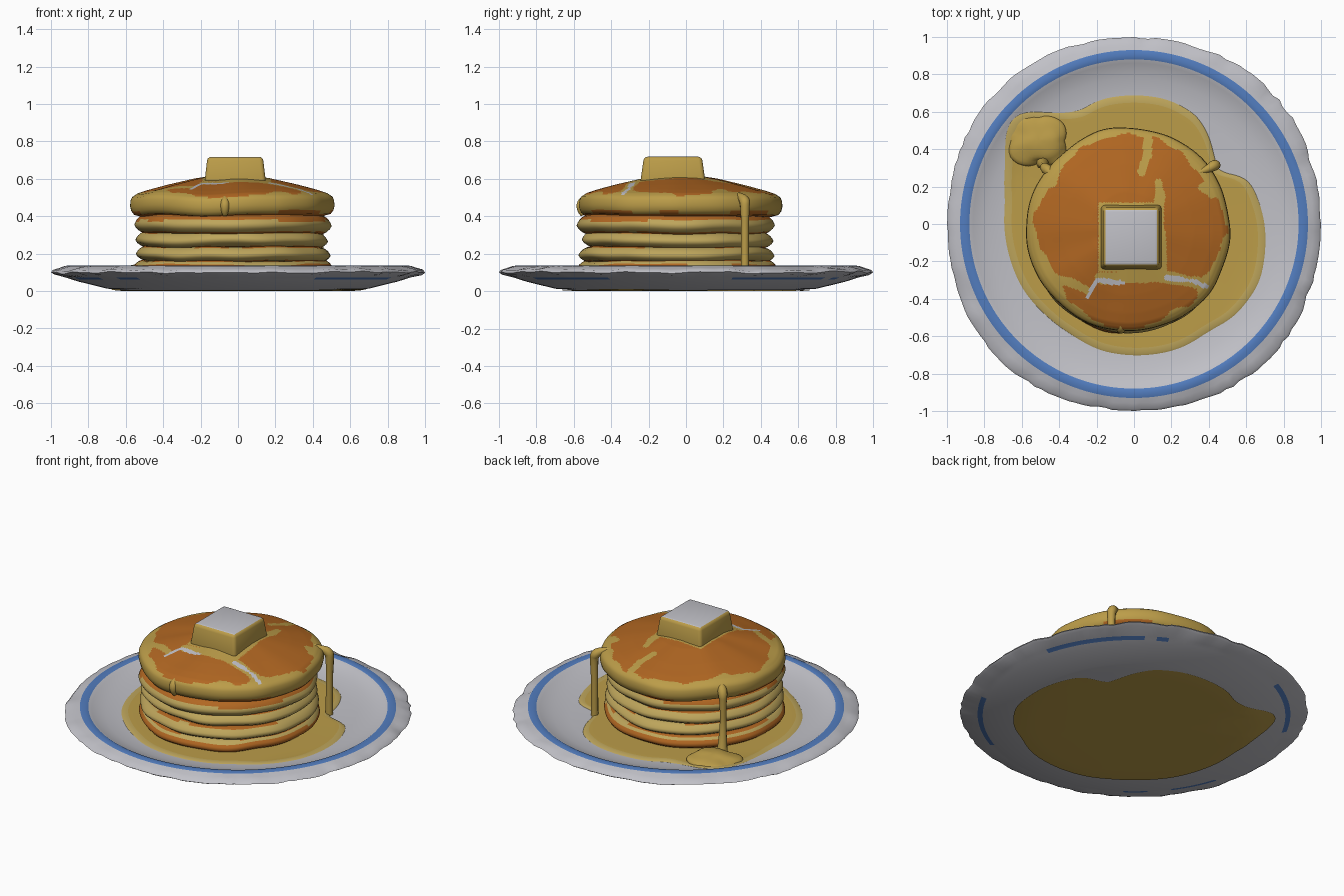
import bpy, bmesh, math
from mathutils import Vector, noise

if "Cube" in bpy.data.objects:
    bpy.data.objects.remove(bpy.data.objects["Cube"])

# ---------- materials ----------
COLS = {"white": (0.53, 0.53, 0.57), "blue_band": (0.085, 0.205, 0.52),
        "browned_batter": (0.44, 0.135, 0.016), "syrup": (0.50, 0.335, 0.066),
        "pale_batter": (0.51, 0.375, 0.105)}
MATS = []
for n, c in COLS.items():
    m = bpy.data.materials.new(n)
    m.diffuse_color = (*c, 1)
    m.use_nodes = True
    m.node_tree.nodes["Principled BSDF"].inputs["Base Color"].default_value = m.diffuse_color
    MATS.append(m)
WHITE, BLUE, BROWN, SYRUP, PALE = range(5)


def finish(name, bm, rule, angle=50):
    bm.normal_update()
    for f in bm.faces:
        f.material_index = rule(f.calc_center_median(), f.normal)
    me = bpy.data.meshes.new(name)
    bm.to_mesh(me)
    bm.free()
    for m in MATS:
        me.materials.append(m)
    ob = bpy.data.objects.new(name, me)
    bpy.context.collection.objects.link(ob)
    smooth(ob, angle)
    return ob


def smooth(ob, angle):
    bpy.ops.object.select_all(action='DESELECT')
    ob.select_set(True)
    bpy.context.view_layer.objects.active = ob
    bpy.ops.object.shade_smooth_by_angle(angle=math.radians(angle))


def loft(point, rings, seg):
    """Join rings of points; point(i, angle) gives each position."""
    bm = bmesh.new()
    vs = [[bm.verts.new(point(i, 2 * math.pi * j / seg)) for j in range(seg)]
          for i in range(rings)]
    for a, b in zip(vs, vs[1:]):
        for j in range(seg):
            k = (j + 1) % seg
            bm.faces.new((a[j], a[k], b[k], b[j]))
    bmesh.ops.remove_doubles(bm, verts=bm.verts, dist=1e-5)
    return bm


def lathe(prof, centre, seg, seed, wr=0.0, wz=0.0):
    def point(i, a):
        r, z = prof[i]
        c, s = math.cos(a), math.sin(a)
        k = 1 + wr * noise.noise((c * 2.2, s * 2.2, seed))
        dz = wz * noise.noise((c * 1.8, s * 1.8, seed + 9)) * min(1, r / 0.4)
        return (centre[0] + r * k * c, centre[1] + r * k * s, z + dz)
    return loft(point, len(prof), seg)


def lerp_table(table, x):
    for (x0, y0), (x1, y1) in zip(table, table[1:]):
        if x0 <= x <= x1:
            t = (x - x0) / (x1 - x0)
            return y0 + (y1 - y0) * t
    return table[-1][1]


# ---------- plate ----------
UNDER = [(0, .006), (.62, .006), (.70, .013), (.85, .05), (.89, .062), (.92, .072),
         (.985, .09), (1, .10)]
UPPER = [(0, .08), (.68, .083), (.78, .10), (.86, .122), (.88, .134), (.905, .137),
         (.93, .133), (.96, .122), (.99, .113), (1, .10)]
# blue patches showing underneath, as ranges of degrees
PATCHES = [(15, 55), (59, 62), (118, 152), (198, 215), (225, 234), (298, 332)]


def plate_point(i, a):
    prof = UNDER + UPPER[-2::-1]
    r, z = prof[i]
    if r > 0.94:  # slightly ragged rim, a little wider on the diagonals
        r += (r - .94) / .06 * .026 * math.sin(2 * a) ** 2
        r -= 0.022 * abs(noise.noise((math.cos(a) * 9, math.sin(a) * 9, 3)))
        z += 0.012 * noise.noise((math.cos(a) * 7, math.sin(a) * 7, 5))
    x, y = r * math.cos(a), r * math.sin(a)
    return (max(-1, min(1, x)), max(-1, min(1, y)), z)


def plate_rule(c, n):
    r, d = c.xy.length, math.degrees(math.atan2(c.y, c.x)) % 360
    if n.z > 0:
        return BLUE if 0.88 < r < 0.93 else WHITE
    return BLUE if .89 < r < .92 and any(a < d < b for a, b in PATCHES) else WHITE


finish("plate", loft(plate_point, len(UNDER) + len(UPPER) - 1, 160), plate_rule)

# ---------- syrup pool, and its stain under the plate ----------
POOL = [(0, .70), (20, .66), (25, .62), (31, .53), (40, .56), (50, .62), (60, .67), (75, .69),
        (105, .69), (116, .67), (125, .72), (136, .86), (142, .86), (155, .76), (170, .70),
        (195, .69), (210, .69), (225, .68), (240, .68), (255, .70), (290, .71), (305, .70),
        (318, .73), (335, .74), (350, .715), (360, .70)]


def pool_r(a):
    d = math.degrees(a) % 360
    return sum(lerp_table(POOL, (d + o) % 360) for o in (-3, 0, 3)) / 3


def pool(name, fracs, surface, lift, rule):
    def point(i, a):
        f, k = fracs[i]
        r = f * pool_r(a)
        return (r * math.cos(a), r * math.sin(a), lerp_table(surface, r) + lift * k)
    return finish(name, loft(point, len(fracs), 180), rule)


def pool_rule(c, n):
    return PALE if c.xy.length > 0.94 * pool_r(math.atan2(c.y, c.x)) else SYRUP


pool("syrup_pool", [(1, -.2), (.985, .7), (.94, 1), (.9, 1), (.8, 1), (.6, 1), (0, 1)],
     UPPER, 0.008, pool_rule)
pool("plate_stain", [(0, 1), (.5, 1), (.8, 1), (.9, 1), (.97, 1)],
     UNDER, -0.005, lambda c, n: SYRUP)

# ---------- lower pancakes (x, y, radius, bottom, top, pale from, pale to) ----------
STACK = [(-.03, -.045, .535, .080, .165, .142, .158), (-.025, -.055, .525, .158, .238, .164, .231),
         (-.03, -.045, .515, .232, .315, .24, .308), (-.028, -.055, .525, .308, .408, .316, .377)]
for n, (cx, cy, R, z0, z1, lo, hi) in enumerate(STACK):
    h = z1 - z0
    prof = [(0, z0), (R - .05, z0), (R - .03, z0 + .1 * h), (R - .01, z0 + .27 * h),
            (R, z0 + .45 * h), (R - .006, z0 + .6 * h), (R - .015, z0 + .75 * h),
            (R - .03, z0 + .9 * h), (R - .05, z1), (0, z1)]
    finish(f"pancake_{n + 1}", lathe(prof, (cx, cy), 128, n * 3.7, .03, .012),
           lambda c, n: PALE if lo < c.z < hi else BROWN, 80)

# ---------- top pancake with syrup streaks ----------
TC = Vector((-.03, -.03))
DOME = [(0, .622), (.1, .617), (.2, .602), (.35, .567), (.45, .54), (.505, .522), (.52, .512)]
EDGE = [(0, .525), (30, .50), (45, .47), (60, .50), (90, .515), (120, .50), (150, .46),
        (170, .51), (190, .48), (205, .45), (220, .46), (228, .50), (240, .49), (260, .54),
        (280, .52), (300, .50), (315, .52), (322, .45), (335, .49), (360, .525)]
STREAKS = [(WHITE, .013, [(-.25, -.39), (-.2, -.3), (-.06, -.315)]),
           (WHITE, .014, [(.18, -.285), (.32, -.305), (.39, -.335)]),
           (SYRUP, .025, [(.07, .48), (.07, .38), (.04, .28)]),
           (SYRUP, .025, [(.13, .05), (.14, .16), (.13, .22)]),
           (SYRUP, .032, [(-.18, -.29), (.15, -.28), (.44, -.33)]),
           (SYRUP, .03, [(.15, -.28), (.14, -.05)]),
           (SYRUP, .022, [(-.5, -.27), (-.38, -.30), (-.24, -.36)]),
           (SYRUP, .03, [(.37, .2), (.42, .17), (.42, .3)])]


def seg_dist(p, a, b):
    a, b = Vector(a), Vector(b)
    t = max(0, min(1, (p - a).dot(b - a) / (b - a).length_squared))
    return (p - a - (b - a) * t).length


def top_rule(c, n):
    p = c.xy
    if c.z < .41 or n.z < -.6:
        return BROWN
    if n.z < .5:
        return SYRUP
    wob = .02 * noise.noise((p.x * 12, p.y * 12, 1))
    for mat, w, pts in STREAKS:
        if any(seg_dist(p, a, b) < w + wob * .5 for a, b in zip(pts, pts[1:])):
            return mat
    if abs(p.x + .015) < .175 and abs(p.y + .07) < .185:
        return SYRUP
    d = p - TC
    edge = lerp_table(EDGE, math.degrees(math.atan2(d.y, d.x)) % 360)
    return SYRUP if d.length > edge + wob else BROWN


prof = [(0, .40), (.485, .40), (.524, .41), (.539, .43), (.545, .455), (.542, .485), (.534, .503)]
prof += [(r, lerp_table(DOME, r)) for r in [.52 - .008 * i for i in range(64)]] + [(0, .622)]
finish("top_pancake", lathe(prof, TC, 300, 21, .025, .012), top_rule, 80)

# ---------- butter ----------
bm = bmesh.new()
bmesh.ops.create_cube(bm, size=2)
for v in bm.verts:
    top = v.co.z > 0
    v.co = Vector((-.015 + v.co.x * (.148 if top else .165),
                   -.07 + v.co.y * (.155 if top else .175), .718 if top else .575))
bmesh.ops.bevel(bm, geom=bm.edges[:], offset=.02, segments=3, profile=.5, affect='EDGES')
finish("butter", bm, lambda c, n: WHITE if n.z > .8 and c.z > .65 else SYRUP, 40)


# ---------- syrup drips ----------
def drip(name, pts):
    cu = bpy.data.curves.new(name, 'CURVE')
    cu.dimensions = '3D'
    cu.bevel_depth = 1
    cu.bevel_resolution = 3
    cu.use_fill_caps = True
    sp = cu.splines.new('NURBS')
    sp.points.add(len(pts) - 1)
    for p, (x, y, z, r) in zip(sp.points, pts):
        p.co = (x, y, z, 1)
        p.radius = r
    sp.order_u = 3
    sp.use_endpoint_u = True
    cu.materials.append(MATS[SYRUP])
    ob = bpy.data.objects.new(name, cu)
    bpy.context.collection.objects.link(ob)
    bpy.ops.object.select_all(action='DESELECT')
    ob.select_set(True)
    bpy.context.view_layer.objects.active = ob
    bpy.ops.object.convert(target='MESH')
    smooth(bpy.context.view_layer.objects.active, 60)


drip("right_drip", [(.33, .27, .52, .012), (.39, .29, .505, .02), (.43, .315, .485, .03),
                    (.44, .315, .45, .025), (.435, .315, .3, .02), (.435, .315, .08, .022)])
drip("left_drip", [(-.40, .23, .51, .012), (-.44, .27, .495, .025), (-.475, .30, .465, .03),
                   (-.48, .305, .4, .02), (-.48, .305, .22, .019), (-.49, .33, .08, .035)])
drip("front_drip", [(-.07, -.53, .50, .015), (-.07, -.56, .48, .026),
                    (-.07, -.562, .43, .024), (-.07, -.55, .405, .012)])

# ---------- syrup puddle under the left drip ----------
bm = bmesh.new()
bmesh.ops.create_uvsphere(bm, u_segments=40, v_segments=20, radius=1)
for v in bm.verts:
    k = 1 + .15 * noise.noise(v.co * 1.6)
    q = 1 + .4 * abs(v.co.x * v.co.y)
    v.co = Vector((-.51 + v.co.x * .15 * k * q, .445 + v.co.y * .12 * k * q, .092 + v.co.z * .05 * k))
finish("syrup_puddle", bm, lambda c, n: SYRUP, 80)
